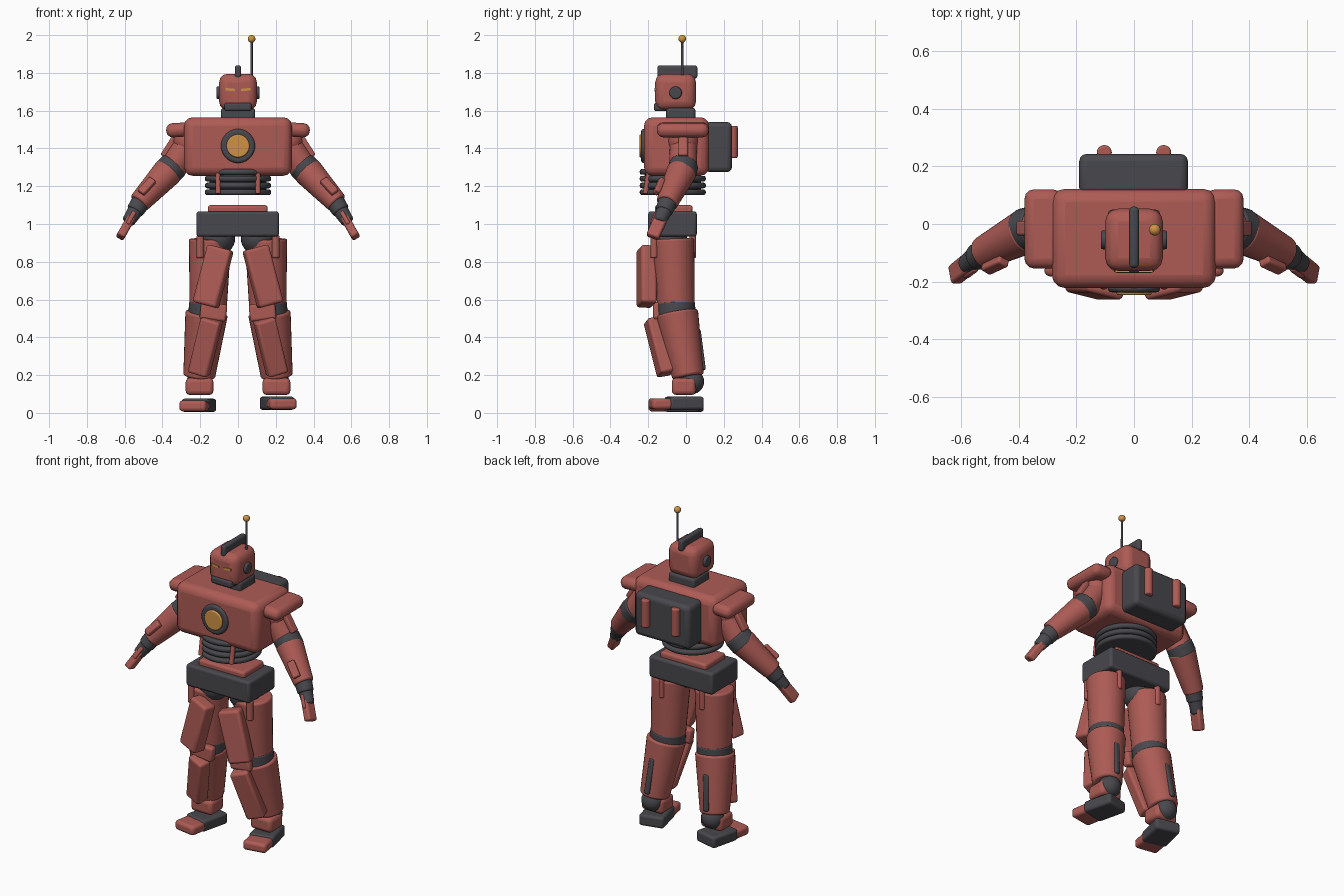
import bpy, bmesh, math
from mathutils import Vector, Matrix


def material(name, rgb):
    m = bpy.data.materials.new(name)
    m.diffuse_color = (*rgb, 1)
    return m


RED = material("brick_red", (0.42, 0.105, 0.09))
DARK = material("dark_grey", (0.065, 0.065, 0.075))
ORANGE = material("amber", (0.62, 0.29, 0.06))


def finish(name, bm, mat, matrix, bevel=0.0, segments=3):
    me = bpy.data.meshes.new(name)
    bm.to_mesh(me)
    bm.free()
    ob = bpy.data.objects.new(name, me)
    bpy.context.collection.objects.link(ob)
    ob.matrix_world = matrix
    me.materials.append(mat)
    if bevel:
        mod = ob.modifiers.new("bevel", "BEVEL")
        mod.width, mod.segments = bevel, segments
        mod.limit_method, mod.angle_limit = "ANGLE", math.radians(40)
    bpy.ops.object.select_all(action="DESELECT")
    ob.select_set(True)
    bpy.context.view_layer.objects.active = ob
    bpy.ops.object.shade_smooth_by_angle(angle=math.radians(40))
    return ob


def frame(p, q, facing=(0, -1, 0)):
    """Matrix at the middle of p-q: z runs along p-q, y towards facing."""
    p, q = Vector(p), Vector(q)
    z = (q - p).normalized()
    y = Vector(facing)
    y = y - z * y.dot(z)
    if y.length < 1e-4:
        y = Vector((1, 0, 0)) - z * z.x
    y.normalize()
    rot = Matrix((y.cross(z), y, z)).transposed().to_4x4()
    return Matrix.Translation((p + q) / 2) @ rot, (q - p).length


def cube(name, dims, mat, matrix, bevel):
    bm = bmesh.new()
    bmesh.ops.create_cube(bm, size=1)
    bmesh.ops.scale(bm, vec=dims, verts=bm.verts)
    return finish(name, bm, mat, matrix, bevel)


def box(name, x, y, z, mat, bevel=0.02):
    """Box given by its three (low, high) ranges."""
    r = (x, y, z)
    return cube(name, [b - a for a, b in r], mat,
                Matrix.Translation([(a + b) / 2 for a, b in r]), bevel)


def plate(name, p, q, width, depth, mat, facing=(0, -1, 0), bevel=0.015):
    m, length = frame(p, q, facing)
    return cube(name, (width, depth, length), mat, m, bevel)


def limb(name, p, q, r1, r2, mat, bevel=0.01, sides=32):
    m, length = frame(p, q)
    bm = bmesh.new()
    bmesh.ops.create_cone(bm, cap_ends=True, segments=sides,
                          radius1=r1, radius2=r2, depth=length)
    return finish(name, bm, mat, m, bevel)


def ball(name, c, r, mat):
    bm = bmesh.new()
    bmesh.ops.create_uvsphere(bm, u_segments=24, v_segments=14, radius=r)
    return finish(name, bm, mat, Matrix.Translation(c))


# Chest, backpack and chest lamp
box("chest", (-0.285, 0.285), (-0.222, 0.122), (1.255, 1.565), RED, 0.045)
box("backpack", (-0.19, 0.187), (0.10, 0.243), (1.275, 1.54), DARK, 0.025)
limb("lamp_ring", (0, -0.20, 1.413), (0, -0.237, 1.413), 0.09, 0.09, DARK, 0.012, 40)
limb("lamp", (0, -0.22, 1.413), (0, -0.247, 1.413), 0.062, 0.06, ORANGE, 0.006, 40)

# Head with jaw, crest and antenna
box("neck", (-0.09, 0.09), (-0.105, 0.05), (1.55, 1.615), DARK, 0.015)
box("head", (-0.1, 0.1), (-0.163, 0.053), (1.603, 1.795), RED, 0.045)
box("jaw", (-0.072, 0.072), (-0.17, -0.06), (1.597, 1.643), DARK, 0.014)
box("crest", (-0.017, 0.017), (-0.152, 0.06), (1.77, 1.84), DARK, 0.013)
limb("antenna", (0.072, -0.02, 1.75), (0.072, -0.02, 1.98), 0.007, 0.006, DARK, 0, 12)
ball("antenna_tip", (0.072, -0.02, 1.98), 0.02, ORANGE)

# Ribbed waist, base plate and pelvis
limb("waist_core", (0, -0.07, 1.155), (0, -0.07, 1.30), 0.15, 0.15, DARK, 0)
for i in range(4):
    z = 1.168 + i * 0.036
    limb("waist_rib", (0, -0.07, z - 0.015), (0, -0.07, z + 0.015),
         0.175, 0.175, DARK, 0.012, 40)
box("waist_plate", (-0.16, 0.157), (-0.165, 0.035), (1.055, 1.1), RED, 0.014)
box("pelvis", (-0.22, 0.217), (-0.2, 0.057), (0.933, 1.067), DARK, 0.015)

for s, side in ((-1, "left"), (1, "right")):
    def P(x, y, z):
        return Vector((s * x, y, z))

    def nm(part):
        return side + "_" + part

    # Head and body details
    limb(nm("ear"), P(0.09, -0.055, 1.695), P(0.115, -0.055, 1.695), 0.034, 0.032, DARK, 0.006, 24)
    plate(nm("eye"), P(0.017, -0.163, 1.709), P(0.066, -0.163, 1.714), 0.013, 0.009, ORANGE, bevel=0)
    limb(nm("pack_tube"), P(0.103, 0.248, 1.35), P(0.103, 0.248, 1.52), 0.026, 0.026, RED, 0.008, 20)
    limb(nm("waist_strut"), P(0.105, -0.215, 1.16), P(0.105, -0.195, 1.28), 0.014, 0.014, RED, 0.004, 14)

    # Shoulder pad and upper arm
    plate(nm("shoulder_pad"), P(0.25, -0.017, 1.502), P(0.38, -0.017, 1.494),
          0.075, 0.275, RED, bevel=0.034)
    ball(nm("shoulder"), P(0.265, -0.015, 1.44), 0.08, RED)
    limb(nm("upper_arm"), P(0.25, -0.013, 1.445), P(0.35, -0.015, 1.29), 0.072, 0.074, RED)
    plate(nm("arm_panel"), P(0.338, -0.015, 1.455), P(0.398, -0.015, 1.36),
          0.05, 0.03, RED, (s, 0, 0.55), 0.008)

    # Elbow band, forearm, wrist and hand
    limb(nm("elbow"), P(0.335, -0.012, 1.315), P(0.385, -0.025, 1.262), 0.078, 0.078, DARK)
    limb(nm("forearm"), P(0.368, -0.022, 1.28), P(0.525, -0.102, 1.11), 0.08, 0.057, RED)
    plate(nm("forearm_panel"), P(0.45, -0.128, 1.235), P(0.515, -0.158, 1.165),
          0.045, 0.03, RED, (s * 0.4, -1, 0.3), 0.008)
    limb(nm("wrist"), P(0.505, -0.09, 1.13), P(0.548, -0.118, 1.065), 0.052, 0.046, DARK)
    limb(nm("wrist_cuff"), P(0.54, -0.112, 1.075), P(0.583, -0.142, 1.01), 0.042, 0.034, DARK)
    plate(nm("hand"), P(0.565, -0.13, 1.035), P(0.624, -0.178, 0.93), 0.07, 0.045, RED,
          (s, 0, 0.5), 0.012)
    plate(nm("thumb"), P(0.548, -0.153, 1.065), P(0.585, -0.18, 1.0), 0.022, 0.022, RED, bevel=0.007)

    # Hip joint, thigh and its armour
    ball(nm("hip"), P(0.105, -0.085, 0.925), 0.09, DARK)
    limb(nm("thigh"), P(0.148, -0.068, 0.92), P(0.158, -0.052, 0.545), 0.112, 0.098, RED, 0.012)
    plate(nm("thigh_plate"), P(0.092, -0.208, 0.875), P(0.172, -0.208, 0.57),
          0.135, 0.085, RED, (s * 0.25, -1, 0), 0.016)
    limb(nm("hip_pin"), P(0.2, -0.168, 0.82), P(0.2, -0.168, 0.94), 0.02, 0.02, RED, 0.008, 16)
    limb(nm("rear_hip_pin"), P(0.14, 0.036, 0.82), P(0.14, 0.036, 0.94), 0.018, 0.018, RED, 0.008, 16)

    # Knee, shin and its armour
    limb(nm("knee"), P(0.158, -0.053, 0.585), P(0.163, -0.05, 0.50), 0.101, 0.101, DARK)
    plate(nm("knee_cap"), P(0.125, -0.15, 0.58), P(0.135, -0.15, 0.49), 0.14, 0.05, RED, bevel=0.014)
    limb(nm("shin"), P(0.166, -0.048, 0.53), P(0.206, 0.012, 0.19), 0.113, 0.084, RED, 0.012)
    plate(nm("shin_plate"), P(0.138, -0.178, 0.495), P(0.208, -0.105, 0.205),
          0.11, 0.08, RED, (s * 0.25, -1, 0), 0.014)
    plate(nm("calf_fin"), P(0.185, 0.06, 0.44), P(0.203, 0.088, 0.225), 0.035, 0.035, DARK,
          (0, 1, 0), 0.01)

    # Ankle and turned-out foot
    ball(nm("ankle"), P(0.205, 0.03, 0.165), 0.066, DARK)
    box(nm("ankle_cuff"), sorted((s * 0.13, s * 0.277)), (-0.075, 0.052), (0.095, 0.185), RED, 0.022)
    lift = 0.014 if s > 0 else 0.003
    heel, toe = P(0.185, 0.08, 0.037 + lift), P(0.228, -0.1, 0.037 + lift)
    plate(nm("foot"), heel, toe, 0.15, 0.07, DARK, (0, 0, 1), 0.015)
    plate(nm("toe"), P(0.223, -0.08, 0.034 + lift), P(0.242, -0.19, 0.034 + lift),
          0.145, 0.058, RED, (0, 0, 1), 0.018)
